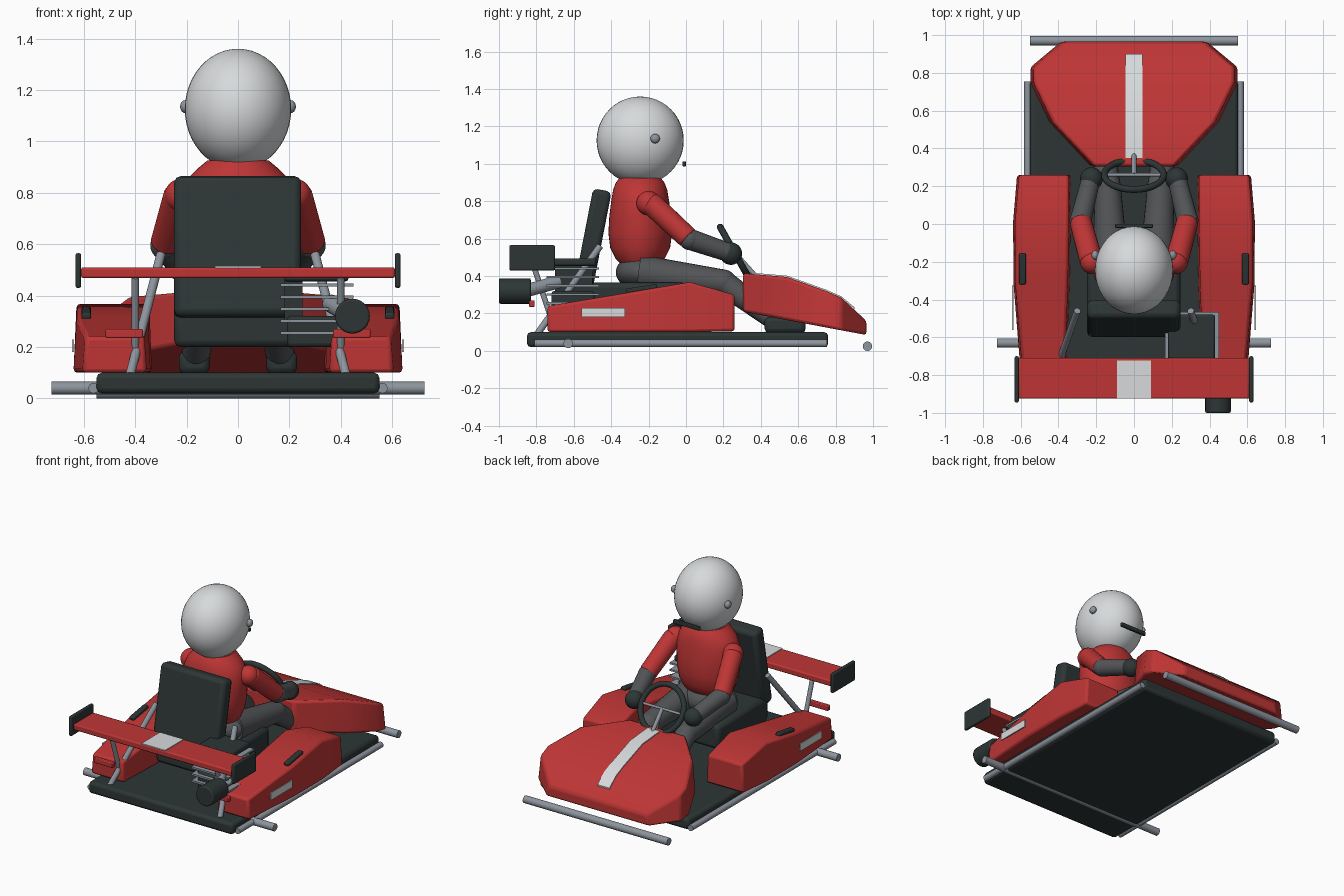
import bpy, bmesh, math
from mathutils import Vector

if "Cube" in bpy.data.objects:
    bpy.data.objects.remove(bpy.data.objects["Cube"], do_unlink=True)


def material(name, r, g, b):
    m = bpy.data.materials.new(name)
    m.use_nodes = True
    m.diffuse_color = (r, g, b, 1)
    m.node_tree.nodes["Principled BSDF"].inputs["Base Color"].default_value = (r, g, b, 1)
    return m


RED = material("red", 0.52, 0.036, 0.036)
DARK = material("dark", 0.026, 0.036, 0.036)
METAL = material("metal", 0.27, 0.3, 0.34)
WHITE = material("white", 0.68, 0.7, 0.71)
GREY = material("trouser_grey", 0.085, 0.09, 0.095)


def finish(name, mat, bevel=0.0):
    o = bpy.context.object
    o.name = name
    o.data.materials.append(mat)
    bpy.ops.object.transform_apply(location=False)
    if bevel:
        b = o.modifiers.new("bevel", "BEVEL")
        b.width, b.segments = bevel, 2
    bpy.ops.object.shade_smooth_by_angle(angle=math.radians(35))
    return o


def box(name, mat, x, y, z, bevel=0.0, tilt=0.0):
    """Box from (min, max) ranges."""
    mid = [(a + b) / 2 for a, b in (x, y, z)]
    bpy.ops.mesh.primitive_cube_add(size=1, location=mid, rotation=(tilt, 0, 0))
    bpy.context.object.scale = [b - a for a, b in (x, y, z)]
    return finish(name, mat, bevel)


def tube(name, mat, a, b, r, r2=None, bevel=0.0):
    """Straight or tapered cylinder between two points."""
    a, b = Vector(a), Vector(b)
    d = b - a
    bpy.ops.mesh.primitive_cone_add(vertices=24, radius1=r, radius2=r2 or r,
                                    depth=d.length, location=(a + b) / 2,
                                    rotation=d.to_track_quat("Z", "Y").to_euler())
    return finish(name, mat, bevel)


def ball(name, mat, c, size):
    bpy.ops.mesh.primitive_uv_sphere_add(segments=40, ring_count=24, radius=1, location=c)
    bpy.context.object.scale = size
    return finish(name, mat)


def loft(name, mat, rings, bevel=0.0):
    """Skin equal-length rings of points and cap both ends."""
    bm = bmesh.new()
    vs = [[bm.verts.new(p) for p in ring] for ring in rings]
    n = len(vs[0])
    for a, b in zip(vs, vs[1:]):
        for i in range(n):
            bm.faces.new((a[i], a[(i + 1) % n], b[(i + 1) % n], b[i]))
    bm.faces.new(vs[0])
    bm.faces.new(vs[-1])
    bmesh.ops.recalc_face_normals(bm, faces=bm.faces)
    me = bpy.data.meshes.new(name)
    bm.to_mesh(me)
    bm.free()
    o = bpy.data.objects.new(name, me)
    bpy.context.collection.objects.link(o)
    bpy.ops.object.select_all(action="DESELECT")
    bpy.context.view_layer.objects.active = o
    o.select_set(True)
    return finish(name, mat, bevel)


# Chassis
box("floor_pan", DARK, (-.55, .55), (-.85, .76), (.02, .1), .02)
tube("front_bumper", METAL, (-.55, .97, .025), (.55, .97, .025), .025)
tube("rear_axle", METAL, (-.725, -.63, .04), (.725, -.63, .04), .025)

# Nose: y, half width, bottom, top
nose = [(.305, .23, .21, .415), (.54, .45, .165, .395), (.75, .55, .125, .32),
        (.83, .55, .11, .285), (.965, .39, .085, .16)]
loft("nose", RED, [[(-w, y, lo), (w, y, lo), (w - .02, y, hi), (-w + .02, y, hi)]
                   for y, w, lo, hi in nose], .015)
stripe = [(.35, .413), (.54, .397), (.75, .322), (.83, .287), (.9, .229)]
loft("nose_stripe", WHITE, [[(-.046, y, z - .004), (.046, y, z - .004),
                             (.046, y, z + .005), (-.046, y, z + .005)] for y, z in stripe])

# Side pods: y, inner x, outer x, bottom, top
pod = [(-.74, .355, .605, .1, .24), (-.3, .34, .64, .1, .313),
       (.02, .335, .64, .1, .368), (.26, .335, .62, .105, .3)]
for s, side in ((1, "left"), (-1, "right")):
    loft(side + "_pod", RED, [[(s * i, y, lo), (s * o, y, lo), (s * (o - .012), y, hi),
                               (s * (i + .01), y, hi)] for y, i, o, lo, hi in pod], .015)
    box(side + "_pod_plate", WHITE, sorted((s * .637, s * .645)), (-.56, -.325), (.18, .23))
    box(side + "_pod_vent", DARK, (s * .59 - .018, s * .59 + .018), (-.32, -.155),
        (.32, .345), .007, math.radians(9))
    tube(side + "_rail", METAL, (s * .562, -.81, .04), (s * .562, .755, .04), .02)

    # Rear struts, tail lights and wing end plates
    tube(side + "_seat_strut", METAL, (s * .3, -.46, .56), (s * .425, -.81, .07), .018)
    tube(side + "_wing_strut", METAL, (s * .4, -.82, .47), (s * .4, -.73, .2), .015)
    box(side + "_tail_light", RED, sorted((s * .37, s * .515)), (-.84, -.81), (.235, .27), .005)
    box(side + "_wing_end", DARK, sorted((s * .61, s * .632)), (-.945, -.7), (.43, .565), .008)

    # Driver limbs
    tube(side + "_upper_arm", RED, (s * .225, -.2, .8), (s * .285, .02, .595), .062, .058, .02)
    ball(side + "_shoulder", RED, (s * .22, -.2, .79), (.065, .065, .065))
    ball(side + "_elbow", GREY, (s * .285, .02, .595), (.056, .056, .056))
    tube(side + "_forearm", GREY, (s * .285, .01, .6), (s * .23, .23, .525), .057, .05)
    ball(side + "_glove", DARK, (s * .225, .24, .52), (.06, .06, .06))
    tube(side + "_thigh", GREY, (s * .12, -.25, .42), (s * .14, .2, .365), .095, .07)
    ball(side + "_knee", GREY, (s * .14, .2, .365), (.07, .07, .07))
    tube(side + "_shin", GREY, (s * .14, .2, .365), (s * .165, .48, .16), .068, .055)
    box(side + "_shoe", DARK, (s * .17 - .06, s * .17 + .06), (.42, .64), (.095, .185), .025)
    ball(side + "_helmet_knob", METAL, (s * .205, -.165, 1.135), (.02, .025, .025))

# Rear wing
box("rear_wing", RED, (-.61, .61), (-.925, -.71), (.468, .51), .008)
box("wing_panel", WHITE, (-.09, .09), (-.923, -.722), (.508, .515))

# Seat
box("seat_back", DARK, (-.248, .245), (-.55, -.45), (.31, .865), .025, math.radians(-11))
box("seat_base", DARK, (-.248, .245), (-.55, 0), (.2, .365), .025)

# Engine with cooling fins and exhaust
box("crankcase", DARK, (.19, .41), (-.72, -.49), (.2, .32), .015)
box("engine_core", DARK, (.18, .25), (-.7, -.5), (.3, .47))
box("engine_head", DARK, (.18, .43), (-.73, -.48), (.455, .495), .012)
for i in range(5):
    z = .255 + i * .0465
    box("cooling_fin", METAL, (.165, .45), (-.745, -.465), (z - .006, z + .006))
tube("exhaust_pipe", METAL, (.36, -.68, .37), (.445, -.86, .32), .035)
tube("exhaust_muffler", DARK, (.445, -.83, .32), (.445, -1, .32), .068, bevel=.008)

# Driver body: z, half width, half depth
body = [(.45, .14, .09), (.49, .17, .13), (.55, .195, .16), (.63, .21, .17), (.72, .215, .165),
        (.8, .215, .155), (.86, .19, .145), (.9, .15, .13), (.925, .12, .11)]
ring = [math.tau * i / 40 for i in range(40)]
loft("torso", RED, [[(w * math.cos(t), -.245 + d * math.sin(t), z) for t in ring]
                    for z, w, d in body])
ball("hips", GREY, (0, -.23, .42), (.21, .145, .1))
ball("helmet", WHITE, (0, -.245, 1.125), (.207, .233, .235))
box("visor_strip", DARK, (-.1, .1), (-.02, 0), (.987, 1.013), .004)

# Steering wheel and column
axis = Vector((0, .87, .49))
hub = Vector((0, .26, .525))
bpy.ops.mesh.primitive_torus_add(major_radius=.157, minor_radius=.018, major_segments=48,
                                 minor_segments=12, location=hub,
                                 rotation=axis.to_track_quat("Z", "Y").to_euler())
finish("steering_wheel", DARK)
tube("wheel_spokes", METAL, hub - Vector((.155, 0, 0)), hub + Vector((.155, 0, 0)), .009)
tube("wheel_lower_spoke", METAL, hub, hub + Vector((0, .075, -.135)), .009)
tube("steering_column", METAL, hub, (0, .38, .39), .013)
